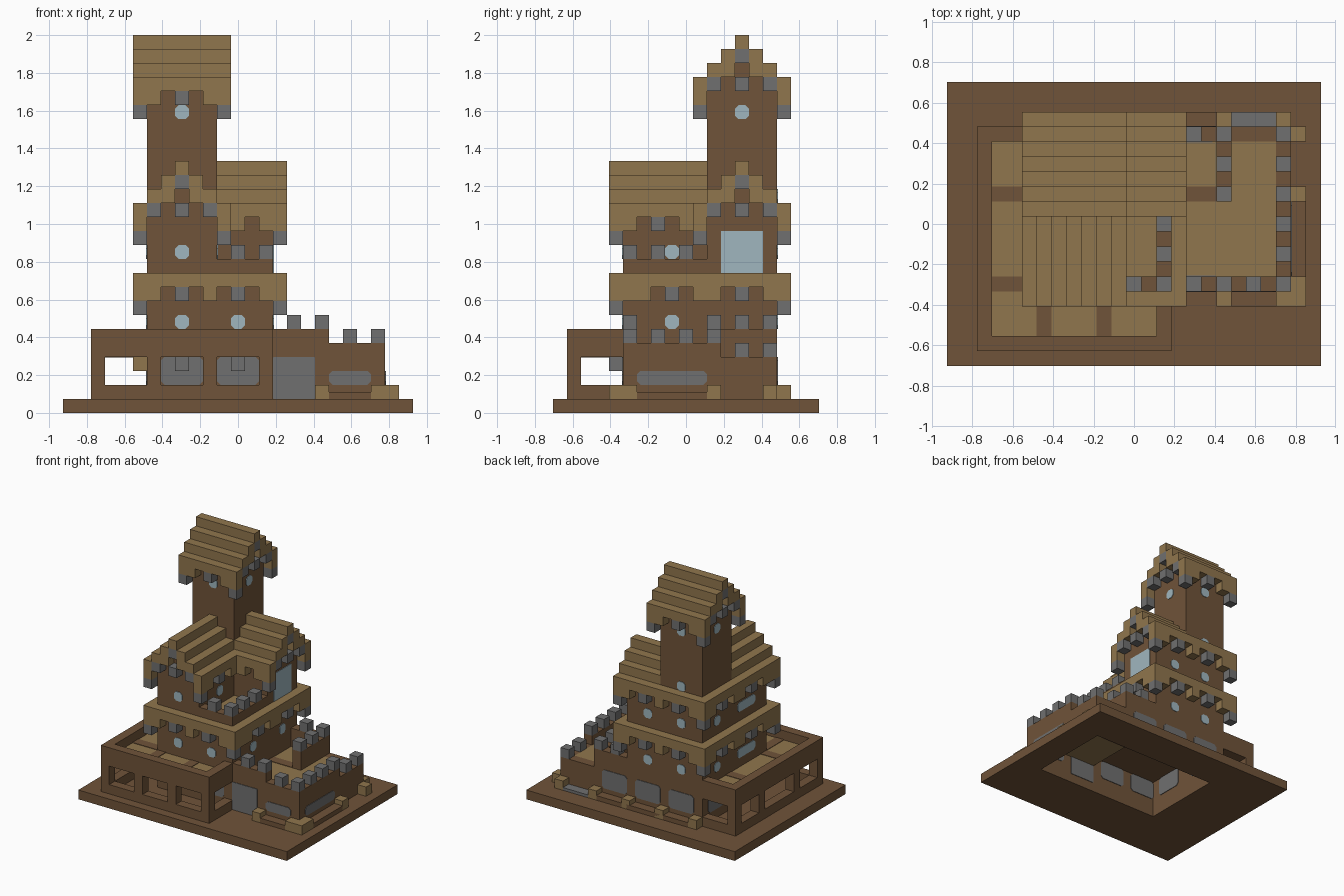
import bpy
import bmesh
from mathutils import Vector

UNIT = 2 / 27
CENTRE_X, CENTRE_Y = 12.5, 9.5

default_cube = bpy.data.objects.get("Cube")
if default_cube:
    bpy.data.objects.remove(default_cube, do_unlink=True)


def make_material(name, colour):
    material = bpy.data.materials.new(name)
    material.use_nodes = True
    material.diffuse_color = (*colour, 1)
    shader = material.node_tree.nodes["Principled BSDF"]
    shader.inputs["Base Color"].default_value = (*colour, 1)
    shader.inputs["Roughness"].default_value = 0.9
    return material


brown = make_material("dark_timber", (0.16, 0.087, 0.041))
wood = make_material("light_wood", (0.28, 0.18, 0.075))
stone = make_material("grey_stone", (0.162, 0.162, 0.162))
glass = make_material("pale_glass", (0.35, 0.47, 0.52))


def finish(bm, name, material):
    """Turn block units into model units and link the object."""
    for vertex in bm.verts:
        vertex.co = Vector((vertex.co.x - CENTRE_X, vertex.co.y - CENTRE_Y, vertex.co.z)) * UNIT
    bmesh.ops.recalc_face_normals(bm, faces=bm.faces)
    mesh = bpy.data.meshes.new(name)
    bm.to_mesh(mesh)
    bm.free()
    mesh.materials.append(material)
    obj = bpy.data.objects.new(name, mesh)
    bpy.context.scene.collection.objects.link(obj)
    return obj


def box(name, material, xs, ys, zs):
    bm = bmesh.new()
    bmesh.ops.create_cube(bm, size=1)
    for vertex in bm.verts:
        vertex.co = [span[0] if c < 0 else span[1] for c, span in zip(vertex.co, (xs, ys, zs))]
    return finish(bm, name, material)


def block(name, material, x, y, z):
    return box(name, material, (x, x + 1), (y, y + 1), (z, z + 1))


def pane(name, material, axis, wall, along, height, corner=0.25):
    """Panel with clipped corners, running through a one block wall."""
    (a, b), (low, high) = along, height
    c = corner
    outline = [(a + c, low), (b - c, low), (b, low + c), (b, high - c),
               (b - c, high), (a + c, high), (a, high - c), (a, low + c)]
    proud = 0.06
    bm = bmesh.new()
    rings = []
    for depth in (wall - proud, wall + 1 + proud):
        points = [(depth, u, z) if axis == "x" else (u, depth, z) for u, z in outline]
        rings.append([bm.verts.new(p) for p in points])
        bm.faces.new(rings[-1])
    for n in range(len(outline)):
        m = n - 1
        bm.faces.new((rings[0][m], rings[0][n], rings[1][n], rings[1][m]))
    return finish(bm, name, material)


def ring(name, material, xs, ys, zs):
    """Four walls, one block thick."""
    (x0, x1), (y0, y1) = xs, ys
    for side, y in (("front", y0), ("back", y1 - 1)):
        box(f"{name}_{side}", material, xs, (y, y + 1), zs)
    for side, x in (("right", x0), ("left", x1 - 1)):
        box(f"{name}_{side}", material, (x, x + 1), (y0 + 1, y1 - 1), zs)


def dentils(name, axis, row, start, end, z, greys):
    """Blocks hanging below an eave: wood, with a free stone block per window."""
    for n in range(start, end):
        place = (n, row) if axis == "x" else (row, n)
        if n in greys:
            block(name + "_stone", stone, *place, z)
        elif n - 1 not in greys and n + 1 not in greys:
            block(name + "_wood", wood, *place, z)


def gable_roof(name, axis, start, end, side, z, open_ends):
    """Stepped roof, seven blocks wide, along one axis."""
    def piece(label, material, lo, hi, a, b, low, high):
        across = (side + a, side + b)
        spans = ((lo, hi), across) if axis == "x" else (across, (lo, hi))
        box(f"{name}_{label}", material, *spans, (z + low, z + high))

    for a, low, high in ((0, 1, 2), (1, 2, 3), (2, 2, 4)):
        piece("step", wood, start, end, a, a + 1, low, high)
        piece("step", wood, start, end, 6 - a, 7 - a, low, high)
    piece("ridge", wood, start, end, 3, 4, 4, 5)
    inner = [start + (start in open_ends), end - (end in open_ends)]
    piece("gable", brown, *inner, 1, 6, 0, 2)
    piece("gable_top", brown, *inner, 3, 4, 2, 4)
    for tip in open_ends:
        lo = tip if tip == start else tip - 1
        for a, low in ((1, 1), (3, 1), (5, 1), (3, 3)):
            piece("gable_stone", stone, lo, lo + 1, a, a + 1, low, low + 1)


def corner_stones(name, xs, ys, z):
    for x in xs:
        for y in ys:
            block(name, stone, x, y, z)


# Base slab, open below the ground floor
box("base_front", brown, (0, 25), (0, 6), (0, 1))
box("base_back", brown, (0, 25), (15, 19), (0, 1))
box("base_right", brown, (0, 7), (6, 15), (0, 1))
box("base_left", brown, (22, 25), (6, 15), (0, 1))

# Ground floor and the main house
ring("ground_wall", brown, (6, 23), (5, 16), (1, 4))
box("house_body", brown, (6, 15), (5, 16), (4, 9))
box("house_eave", wood, (5, 16), (4, 17), (9, 10))
for row in (4, 16):
    dentils("house_dentil", "x", row, 5, 16, 8, (8, 12))
for row in (5, 15):
    dentils("house_dentil", "y", row, 5, 16, 8, (8, 13))
corner_stones("house_corner_stone", (5, 15), (4, 16), 7)

# Upper floor: two wings around the tower
box("front_wing", brown, (6, 11), (5, 11), (10, 13))
box("left_wing", brown, (11, 15), (11, 16), (10, 13))
gable_roof("front_wing_roof", "y", 4, 11, 5, 13, (4,))
gable_roof("left_wing_roof", "x", 11, 16, 10, 13, (16,))
ring("tower_skirt", wood, (5, 12), (10, 17), (14, 15))
dentils("skirt_dentil", "y", 5, 4, 17, 13, (8, 13))
dentils("skirt_dentil", "x", 16, 5, 16, 13, (8, 12))
dentils("inner_dentil", "y", 11, 4, 10, 13, (7,))
for x in (12, 14, 15):
    block("inner_eave_block", wood, x, 10, 13)
for x, y in ((5, 4), (11, 4), (5, 16), (15, 10), (15, 16)):
    block("wing_corner_stone", stone, x, y, 12)
for x, y in ((11, 4), (15, 10), (15, 16)):
    block("wing_corner_wood", wood, x, y, 13)

# Balcony between the wings
box("balcony_front", brown, (11, 15), (5, 6), (10, 11))
box("balcony_side", brown, (14, 15), (6, 11), (10, 11))
for x, y in ((12, 5), (14, 5), (14, 7), (14, 9)):
    block("balcony_merlon", stone, x, y, 11)

# Tower
box("tower", brown, (6, 11), (11, 16), (10, 22))
gable_roof("tower_roof", "x", 5, 12, 10, 22, (5, 12))
for row in (10, 16):
    dentils("tower_dentil", "x", row, 5, 12, 22, (8,))
corner_stones("tower_corner_stone", (5, 11), (10, 16), 21)

# Windows
for x, y, z in ((8, 11, 21), (8, 15, 21), (8, 15, 15), (8, 5, 11), (8, 15, 11), (12, 15, 11),
                (8, 5, 6), (12, 5, 6), (8, 15, 6), (12, 15, 6)):
    pane("window", glass, "y", y, (x, x + 1), (z, z + 1))
for x, y, z in ((6, 13, 21), (10, 13, 21), (6, 13, 11), (6, 13, 6), (10, 8, 11), (14, 8, 6), (14, 13, 6)):
    pane("window", glass, "x", x, (y, y + 1), (z, z + 1))
for z in (6, 11):
    pane("long_window", glass, "x", 6, (7, 10), (z, z + 1))
pane("great_window", glass, "x", 14, (12, 15), (10, 13), 0.01)

# Stone panels of the ground floor
for x in (7, 11):
    pane("front_panel", stone, "y", 5, (x, x + 3), (2, 4))
for x in (7, 11, 15):
    pane("back_panel", stone, "y", 15, (x, x + 3), (2, 4))
for y in (7, 12):
    pane("side_panel", stone, "x", 6, (y, y + 3), (2, 4))
pane("door", stone, "y", 5, (15, 18), (1, 4), 0.05)
pane("annex_front_panel", stone, "y", 5, (19, 22), (2, 3))
pane("annex_side_panel", stone, "x", 22, (6, 11), (2, 3))

# Arcade around the front and right: rails, parapet, pillars
arcade = (((2, 15), (1, 2)), ((2, 3), (2, 16)), ((3, 6), (15, 16)), ((14, 15), (2, 5)))
for xs, ys in arcade:
    box("arcade_rail", brown, xs, ys, (1, 2))
    box("arcade_parapet", brown, xs, ys, (4, 6))
for x, y in ((2, 1), (6, 1), (10, 1), (14, 1), (2, 5), (2, 11), (2, 15)):
    box("arcade_pillar", brown, (x, x + 1), (y, y + 1), (2, 4))
box("deck_front", wood, (3, 14), (2, 5), (4, 5))
box("deck_side", wood, (3, 6), (5, 15), (4, 5))
for x in (6, 10):
    box("deck_beam", brown, (x, x + 1), (2, 5), (3.95, 5.05))
for y in (5, 11):
    box("deck_beam", brown, (3, 6), (y, y + 1), (3.95, 5.05))
for x, y in ((8, 4), (12, 4), (5, 8), (5, 13)):
    block("deck_bracket", stone, x, y, 3)
block("deck_corner_bracket", wood, 5, 4, 3)

# Annex with battlements
box("annex_deck", wood, (15, 22), (6, 15), (3, 4))
box("annex_beam", brown, (15, 18), (11, 12), (2.95, 4.05))
box("gate_wall", brown, (15, 19), (5, 6), (4, 6))
box("annex_front_wall", brown, (19, 23), (5, 6), (4, 5))
box("annex_side_wall", brown, (22, 23), (6, 12), (4, 5))
box("annex_back_wall", brown, (15, 19), (15, 16), (4, 6))
box("annex_inner_wall", brown, (18, 19), (11, 15), (4, 6))
for x, y in ((16, 5), (18, 5), (16, 15), (18, 15), (18, 13), (18, 11)):
    block("high_merlon", stone, x, y, 6)
for x, y in ((20, 5), (22, 5), (22, 7), (22, 9), (22, 11)):
    block("middle_merlon", stone, x, y, 5)
for y in (13, 15):
    block("low_merlon", stone, 22, y, 4)

# Footings
for x, y in ((18, 4), (22, 4), (23, 4), (23, 5), (23, 11), (23, 15),
             (6, 16), (10, 16), (14, 16), (18, 16), (22, 16)):
    block("footing_block", wood, x, y, 1)
box("footing_front", brown, (19, 22), (4, 5), (1, 1.5))
box("footing_side", brown, (23, 24), (6, 11), (1, 1.5))
box("footing_back", brown, (7, 18), (16, 17), (1, 1.5))
box("back_step", stone, (19, 22), (16, 17), (1, 1.3))
